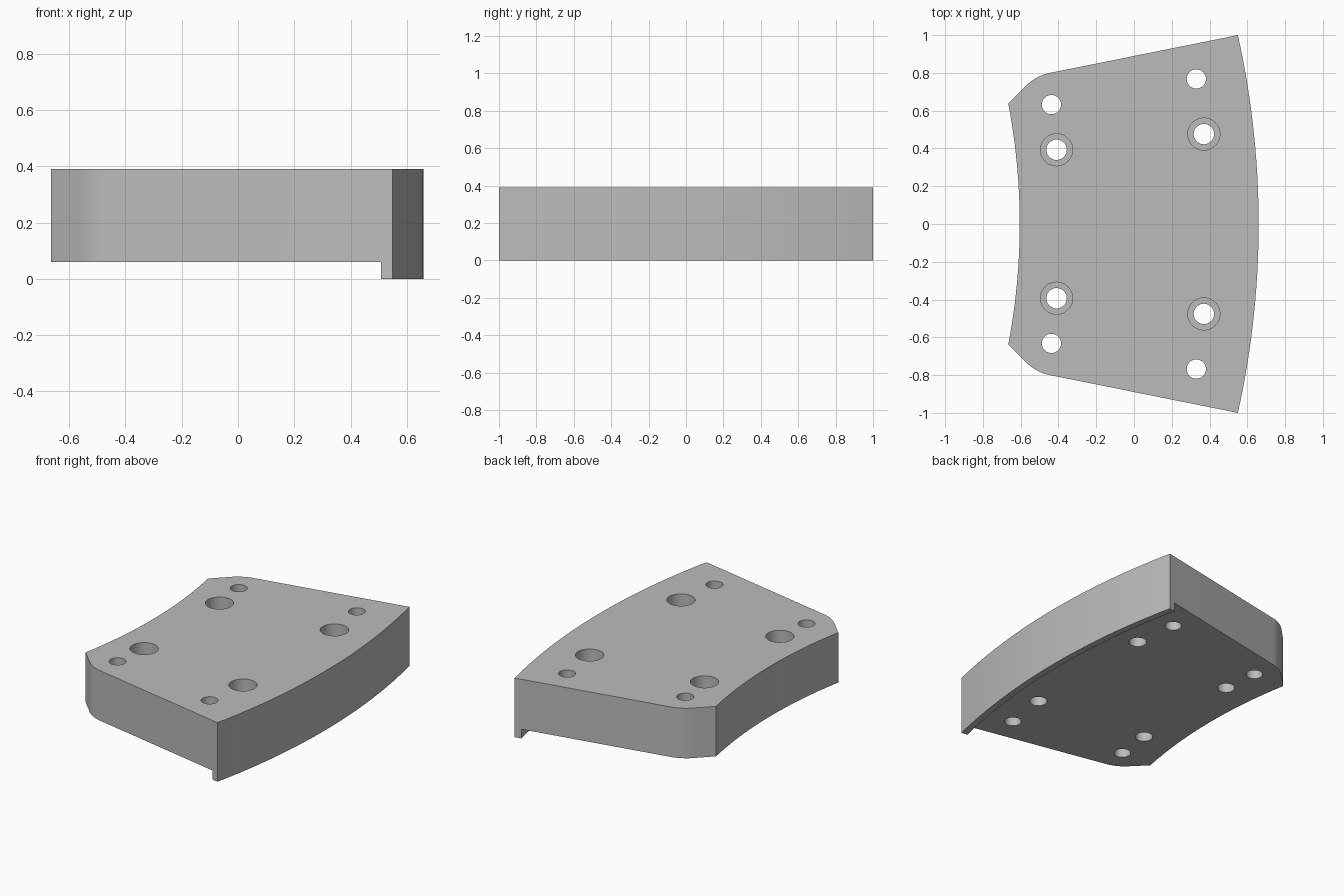
import bpy
import bmesh
import math
from mathutils import Vector

cube = bpy.data.objects.get("Cube")
if cube:
    bpy.data.objects.remove(cube, do_unlink=True)

TOP = 0.39        # upper face
FLOOR = 0.06      # underside of the plate, above the lip
ARC_X = -3.94     # shared centre of the long arcs

grey = bpy.data.materials.new("plain_grey")
grey.use_nodes = True
colour = (0.5, 0.5, 0.5, 1)
grey.diffuse_color = colour
grey.node_tree.nodes["Principled BSDF"].inputs["Base Color"].default_value = colour


def arc(radius, half_y, steps, centre=ARC_X):
    """Points on an arc about the x axis, from -half_y to +half_y."""
    a = math.asin(half_y / radius)
    angles = [a * (2 * i / steps - 1) for i in range(steps + 1)]
    return [(centre + radius * math.cos(t), radius * math.sin(t)) for t in angles]


def add_object(name, bm):
    bmesh.ops.recalc_face_normals(bm, faces=bm.faces)
    mesh = bpy.data.meshes.new(name)
    bm.to_mesh(mesh)
    bm.free()
    mesh.materials.append(grey)
    obj = bpy.data.objects.new(name, mesh)
    bpy.context.collection.objects.link(obj)
    return obj


def prism(name, outline, z0, z1):
    bm = bmesh.new()
    face = bm.faces.new([bm.verts.new((x, y, z0)) for x, y in outline])
    new = bmesh.ops.extrude_face_region(bm, geom=[face])["geom"]
    verts = [v for v in new if isinstance(v, bmesh.types.BMVert)]
    bmesh.ops.translate(bm, verts=verts, vec=(0, 0, z1 - z0))
    return add_object(name, bm)


def stepped_pin(name, x, y, profile, sides=40):
    """Stack of rings (radius, z), capped at both ends."""
    bm = bmesh.new()
    rings = []
    for r, z in profile:
        angles = [2 * math.pi * i / sides for i in range(sides)]
        rings.append([bm.verts.new((x + r * math.cos(t), y + r * math.sin(t), z))
                      for t in angles])
    for low, high in zip(rings, rings[1:]):
        for i in range(sides):
            j = (i + 1) % sides
            bm.faces.new((low[i], low[j], high[j], high[i]))
    bm.faces.new(rings[0])
    bm.faces.new(rings[-1])
    return add_object(name, bm)


def cut(target, cutter):
    cutter.hide_render = True
    mod = target.modifiers.new("cut", 'BOOLEAN')
    mod.operation = 'DIFFERENCE'
    mod.solver = 'EXACT'
    mod.object = cutter
    bpy.context.view_layer.objects.active = target
    bpy.ops.object.modifier_apply(modifier=mod.name)
    bpy.data.objects.remove(cutter, do_unlink=True)


# Rounded corner between the slanted side and the chamfer
start, corner, end = Vector((-0.45, 0.799)), Vector((-0.52, 0.784)), Vector((-0.57, 0.733))
fillet = []
for i in range(9):
    t = i / 8
    p = start * (1 - t) ** 2 + corner * 2 * t * (1 - t) + end * t ** 2
    fillet.append((p.x, p.y))

# Plate: outer arc, rounded corner, inner arc, mirrored corner
outer = arc(4.6, 1.0, 24)
inner = arc(3.39, 0.637, 16, centre=-3.995)
outline = outer + fillet + inner[::-1] + [(x, -y) for x, y in fillet[::-1]]
plate = prism("curved_plate", outline, 0, TOP)

# Underside recess that leaves a thin lip along the outer arc
recess = arc(4.557, 1.1, 26) + [(-1, 1.1), (-1, -1.1)]
cut(plate, prism("recess_cutter", recess, -0.1, FLOOR))

# Plain holes and counterbored bolt holes, mirrored front to back
for side in (1, -1):
    for x, y in ((-0.437, 0.632), (0.33, 0.768)):
        cut(plate, stepped_pin("plain_hole_cutter", x, y * side,
                               [(0.051, -0.1), (0.051, 0.5)]))
    for x, y in ((-0.41, 0.393), (0.37, 0.476)):
        cut(plate, stepped_pin("bolt_hole_cutter", x, y * side,
                               [(0.054, -0.1), (0.054, 0.2), (0.085, 0.2), (0.085, 0.5)]))

bpy.ops.object.select_all(action='DESELECT')
plate.select_set(True)
bpy.context.view_layer.objects.active = plate
bpy.ops.object.shade_smooth_by_angle(angle=math.radians(30))
